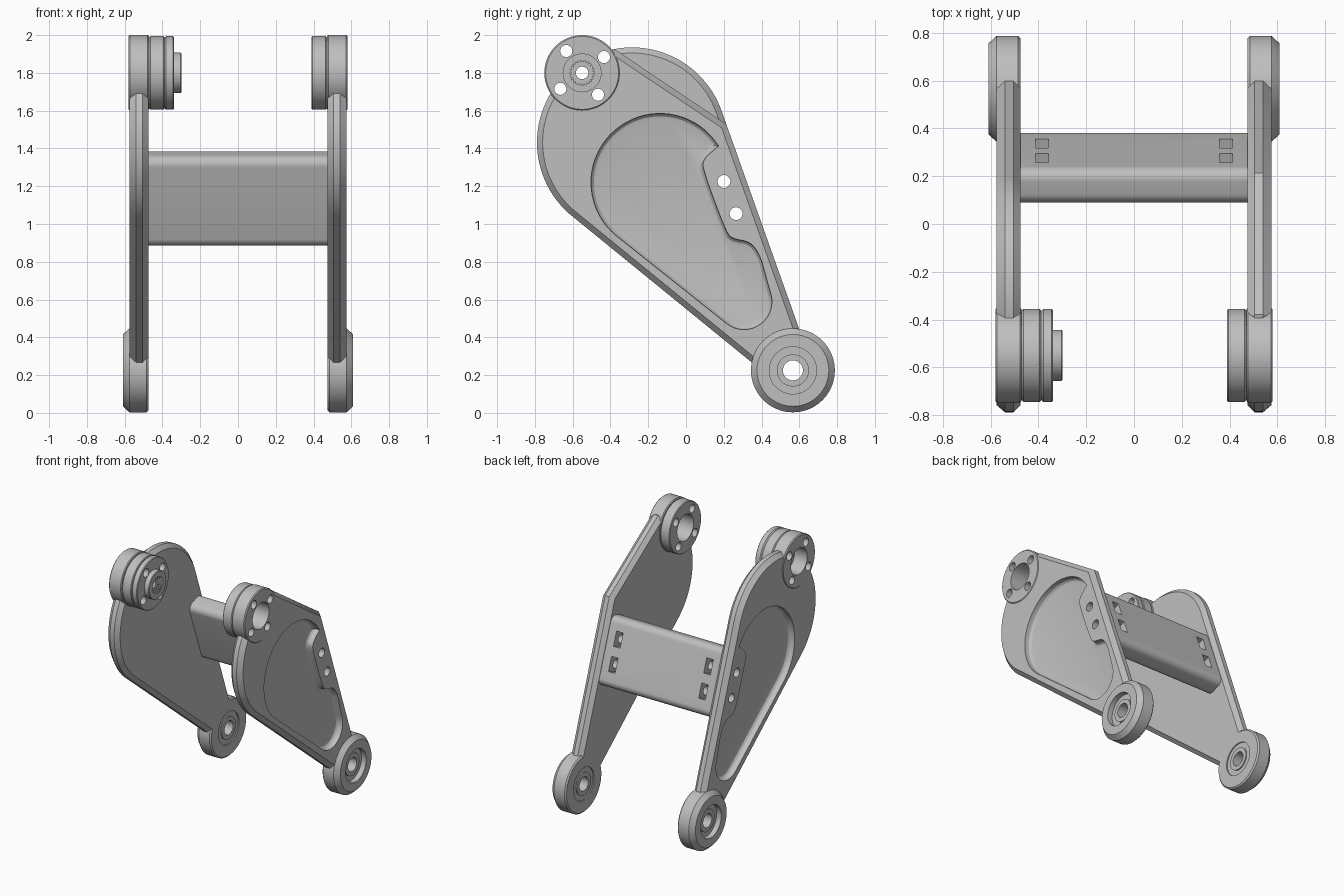
import bpy, bmesh, math
from mathutils import Vector, geometry

if "Cube" in bpy.data.objects:
    bpy.data.objects.remove(bpy.data.objects["Cube"], do_unlink=True)

GREY = bpy.data.materials.new("machined_grey")
GREY.use_nodes = True
GREY.diffuse_color = (0.52, 0.52, 0.52, 1)
GREY.node_tree.nodes["Principled BSDF"].inputs["Base Color"].default_value = GREY.diffuse_color

# Main layout in the side plane, as (y, z)
TOP_HUB = Vector((-0.55, 1.80))
LOW_HUB = Vector((0.566, 0.225))
BOLTS = [Vector((0.201, 1.225)), Vector((0.265, 1.055))]
TILT = math.radians(19.9)
BACK = Vector((math.cos(TILT), math.sin(TILT)))
ALONG = Vector((BACK.y, -BACK.x))


# ---- outline helpers
def arc(c, r, a0, a1, n):
    angles = [math.radians(a0 + (a1 - a0) * i / n) for i in range(n + 1)]
    return [Vector((c[0] + r * math.cos(a), c[1] + r * math.sin(a))) for a in angles]


def circle(c, r, n=48):
    return arc(c, r, 0, 360, n)[:-1]


def ccw(pts):
    area = sum(p.cross(q) for p, q in zip(pts, pts[1:] + pts[:1]))
    return pts if area > 0 else pts[::-1]


def hull(pts):
    return ccw([pts[i] for i in geometry.convex_hull_2d(pts)])


def inset(pts, d):
    out = []
    for i, p in enumerate(pts):
        a = (p - pts[i - 1]).normalized()
        b = (pts[(i + 1) % len(pts)] - p).normalized()
        na, nb = Vector((-a.y, a.x)), Vector((-b.y, b.x))
        out.append(p + (na + nb) * d / (1 + na.dot(nb)))
    return out


def clip(pts, normal, limit):
    out = []
    for p, q in zip(pts, pts[1:] + pts[:1]):
        dp, dq = normal.dot(p) - limit, normal.dot(q) - limit
        if dp <= 0:
            out.append(p)
        if dp * dq < 0:
            out.append(p.lerp(q, dp / (dp - dq)))
    return [p for i, p in enumerate(out) if (p - out[i - 1]).length > 0.012]


def soften(pts):
    return [p.lerp(q, t) for p, q in zip(pts, pts[1:]) for t in (0.25, 0.75)]


# ---- solid helpers
def finish(name, bm):
    bmesh.ops.recalc_face_normals(bm, faces=bm.faces[:])
    mesh = bpy.data.meshes.new(name)
    bm.to_mesh(mesh)
    bm.free()
    mesh.materials.append(GREY)
    obj = bpy.data.objects.new(name, mesh)
    bpy.context.collection.objects.link(obj)
    return obj


def bridge(bm, rings):
    for a, b in rings:
        for i in range(len(a)):
            j = (i + 1) % len(a)
            bm.faces.new((a[i], a[j], b[j], b[i]))


def loft(name, layers):
    """Stack of (x, outline) sections, capped at both ends."""
    bm = bmesh.new()
    rings = [[bm.verts.new((x, p[0], p[1])) for p in pts] for x, pts in layers]
    bridge(bm, zip(rings, rings[1:]))
    bm.faces.new(rings[0])
    bm.faces.new(rings[-1])
    return finish(name, bm)


def prism(name, pts, x0, x1):
    return loft(name, [(x0, pts), (x1, pts)])


def ring(name, c, profile, side, n=72):
    """Turn a closed (x, radius) profile about an axis along x."""
    bm = bmesh.new()
    rings = [[bm.verts.new((side * x, p.x, p.y)) for p in circle(c, r, n)] for x, r in profile]
    bridge(bm, zip(rings, rings[1:] + rings[:1]))
    return finish(name, bm)


def cut(obj, cutters):
    for c in cutters:
        c.hide_render = True
        mod = obj.modifiers.new("cut", "BOOLEAN")
        mod.operation, mod.solver, mod.object = "DIFFERENCE", "EXACT", c
    bpy.context.view_layer.update()
    graph = bpy.context.evaluated_depsgraph_get()
    mesh = bpy.data.meshes.new_from_object(obj.evaluated_get(graph))
    obj.modifiers.clear()
    obj.data = mesh
    for c in cutters:
        bpy.data.objects.remove(c, do_unlink=True)


def smooth(obj):
    obj.data.shade_smooth()
    obj.data.set_sharp_from_angle(angle=math.radians(28))


def drill(c, r, x0=-1, x1=1):
    return prism("drill", circle(c, r, 32), x0, x1)


# ---- side plate outlines: teardrop, with one plate trimmed straight on top
teardrop = hull(circle((-0.286, 1.432), 0.503, 96) + circle(LOW_HUB, 0.105))
trim = Vector((0.557, 0.83)).normalized()
trimmed = clip(teardrop, trim, trim.dot(TOP_HUB) + 0.2)

# Pocket outline: large arc, bolt lug, small arc
lug = [Vector(p) for p in ((0.169, 1.411), (0.09, 1.342), (0.09, 1.285), (0.215, 0.95),
                           (0.249, 0.921), (0.339, 0.907), (0.386, 0.845), (0.415, 0.76))]
pocket = ccw(arc((-0.138, 1.22), 0.365, 230.7, 31.8, 36) + soften(soften(lug))
             + arc((0.307, 0.589), 0.148, 19.9, -129.3, 20))

for side, label, outline in ((-1, "right", teardrop), (1, "left", trimmed)):
    # Side plate with chamfered rim, filleted pocket and bolt holes
    plate = loft(label + "_side_plate", [(side * x, inset(outline, d)) for x, d in
                 ((0.475, 0.03), (0.505, 0), (0.54, 0), (0.575, 0.03))])
    layers = [(side * 0.6, pocket)]
    for t in (0, 30, 60, 90):
        a = math.radians(t)
        layers.append((side * (0.555 - 0.03 * math.sin(a)),
                       inset(pocket, 0.03 * (1 - math.cos(a)))))
    cut(plate, [loft("pocket_cutter", layers), drill(TOP_HUB, 0.185), drill(LOW_HUB, 0.18)]
        + [drill(b, 0.034) for b in BOLTS])
    smooth(plate)

    # Lower wheel hub with recessed bearing seat
    smooth(ring(label + "_lower_hub", LOW_HUB, [
        (0.475, 0.212), (0.485, 0.222), (0.575, 0.222), (0.61, 0.19), (0.61, 0.125),
        (0.57, 0.125), (0.57, 0.085), (0.58, 0.085), (0.58, 0.053), (0.475, 0.053),
        (0.475, 0.085), (0.483, 0.085), (0.483, 0.125), (0.475, 0.125)], side))

    # Upper joint: outer collar, inner disc, and a splined drive on one side
    parts = [ring(label + "_upper_collar", TOP_HUB, [
        (0.472, 0.1), (0.472, 0.194), (0.478, 0.2), (0.573, 0.2), (0.58, 0.193), (0.58, 0.1)], side)]
    bore = 0.1 if side > 0 else 0.033
    parts.append(ring(label + "_upper_disc", TOP_HUB, [
        (0.39, bore), (0.39, 0.19), (0.395, 0.195), (0.463, 0.195), (0.468, 0.19),
        (0.472, 0.185), (0.472, bore)], side))
    if side < 0:
        parts.append(ring("drive_disc", TOP_HUB, [
            (0.3, bore), (0.3, 0.103), (0.304, 0.107), (0.34, 0.107), (0.34, 0.19),
            (0.345, 0.195), (0.38, 0.195), (0.385, 0.19), (0.39, 0.185), (0.39, bore)], side))
        teeth = [TOP_HUB + (p - TOP_HUB) * (1.0 if i % 4 < 2 else 0.86)
                 for i, p in enumerate(circle(TOP_HUB, 0.066, 96))]
        cut(parts[-1], [prism("spline_cutter", teeth, -0.34, -0.28)])
    for part in parts:
        cut(part, [drill(p, 0.032) for p in arc(TOP_HUB, 0.143, 36, 306, 3)])
        smooth(part)

# ---- cross beam: rounded bar with bolt bores and nut slots in its back
mid = Vector((0.235, 1.135))
corners = [mid + ALONG * a * 0.2025 + BACK * b * 0.028 for a in (-1, 1) for b in (-1, 1)]
beam = prism("cross_beam", hull([p for c in corners for p in circle(c, 0.05, 40)]), -0.475, 0.475)
slots = []
for b in BOLTS:
    c = b + BACK * 0.06
    box = hull([c + ALONG * i * 0.055 + BACK * j * 0.1 for i in (-1, 1) for j in (-1, 1)])
    slots += [prism("slot_cutter", box, s * 0.385 - 0.028, s * 0.385 + 0.028) for s in (-1, 1)]
cut(beam, [drill(b, 0.034) for b in BOLTS] + slots)
smooth(beam)
